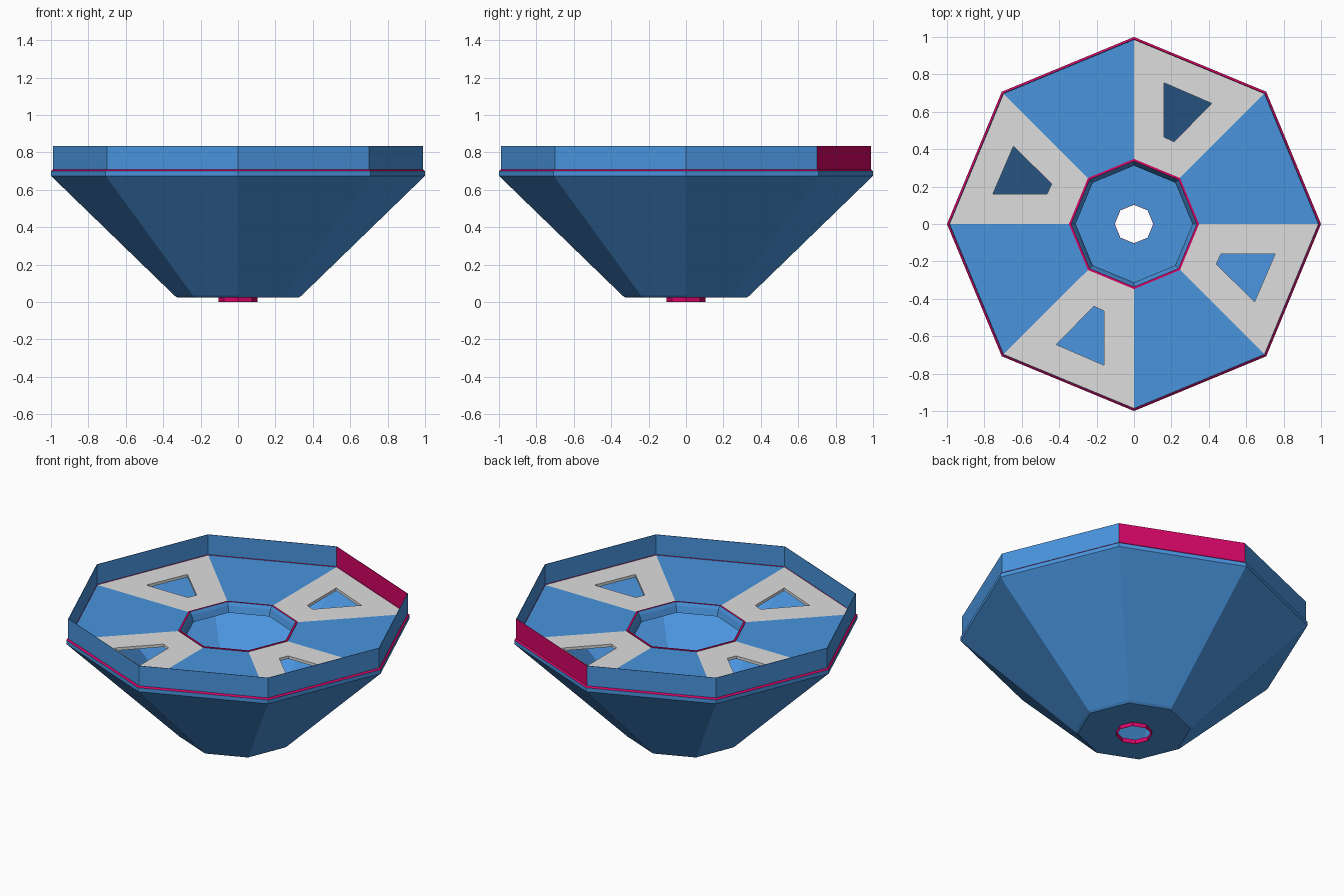
import bpy, bmesh
from math import cos, sin, pi
from mathutils import Matrix, Vector

SIDES = 8
old = bpy.data.objects.get("Cube")
if old:
    bpy.data.objects.remove(old, do_unlink=True)


def make_material(name, rgb):
    linear = [(c / 255) ** 2.2 for c in rgb] + [1]
    mat = bpy.data.materials.new(name)
    mat.use_nodes = True
    mat.diffuse_color = linear
    mat.node_tree.nodes["Principled BSDF"].inputs["Base Color"].default_value = linear
    return mat


BLUE, PINK, GREY = range(3)
PALETTE = [make_material("blue", (75, 147, 221)),
           make_material("pink", (212, 14, 102)),
           make_material("light_grey", (221, 221, 221))]


def ring_point(radius, z, k):
    a = 2 * pi * k / SIDES
    return Vector((radius * cos(a), radius * sin(a), z))


def finish(name, bm, thickness=0):
    mesh = bpy.data.meshes.new(name)
    bm.to_mesh(mesh)
    bm.free()
    for mat in PALETTE:
        mesh.materials.append(mat)
    obj = bpy.data.objects.new(name, mesh)
    bpy.context.collection.objects.link(obj)
    if thickness:
        mod = obj.modifiers.new("Thickness", "SOLIDIFY")
        mod.thickness = thickness
        mod.offset = -1
    return obj


def octagon_loft(name, profile, colour, thickness=0):
    """Sweep a (radius, z) profile round the octagon; colour(step, side) picks a material."""
    bm = bmesh.new()
    rings = [[bm.verts.new(ring_point(r, z, k)) for k in range(SIDES)] for r, z in profile]
    for step, (low, high) in enumerate(zip(rings, rings[1:])):
        for k in range(SIDES):
            n = (k + 1) % SIDES
            face = bm.faces.new((low[k], low[n], high[n], high[k]))
            face.material_index = colour(step, k)
    return finish(name, bm, thickness)


# Funnel-shaped body with a chamfered base and a pink ledge at the top
octagon_loft("bowl",
             [(0.105, 0.025), (0.325, 0.025), (0.34, 0.035), (1, 0.675), (1, 0.70), (0.988, 0.71)],
             lambda step, k: PINK if step == 4 else BLUE, 0.004)

# Thin upright rim with one pink panel
octagon_loft("rim_wall", [(0.99, 0.70), (0.99, 0.835)],
             lambda step, k: PINK if k == 1 else BLUE, 0.003)

# Open drain tube under the base
octagon_loft("drain_tube", [(0.105, 0), (0.105, 0.027)], lambda step, k: PINK, 0.002)

# Collar round the central opening, with a pink lip
octagon_loft("collar",
             [(0.348, 0.704), (0.348, 0.709), (0.336, 0.709), (0.325, 0.69), (0.312, 0.65)],
             lambda step, k: PINK if step < 2 else BLUE)

# Deck: plain blue sectors alternate with grey sectors that have a cut-out
DECK_Z = 0.705
CUTOUT = [(0.415, 0.645), (0.16, 0.755), (0.16, 0.465), (0.215, 0.44)]
bm = bmesh.new()
for k in range(SIDES):
    corners = [ring_point(r, DECK_Z, j)
               for r, j in ((0.988, k), (0.988, k + 1), (0.346, k + 1), (0.346, k))]
    outer = [bm.verts.new(p) for p in corners]
    if k % 2 == 0:
        bm.faces.new(outer).material_index = BLUE
        continue
    turn = Matrix.Rotation((k - 1) * pi / 4, 3, "Z")
    inner = [bm.verts.new(turn @ Vector((x, y, DECK_Z))) for x, y in CUTOUT]
    for i in range(4):
        j = (i + 1) % 4
        bm.faces.new((outer[i], outer[j], inner[j], inner[i])).material_index = GREY
bmesh.ops.remove_doubles(bm, verts=bm.verts, dist=0.0001)
finish("deck", bm, 0.018)
